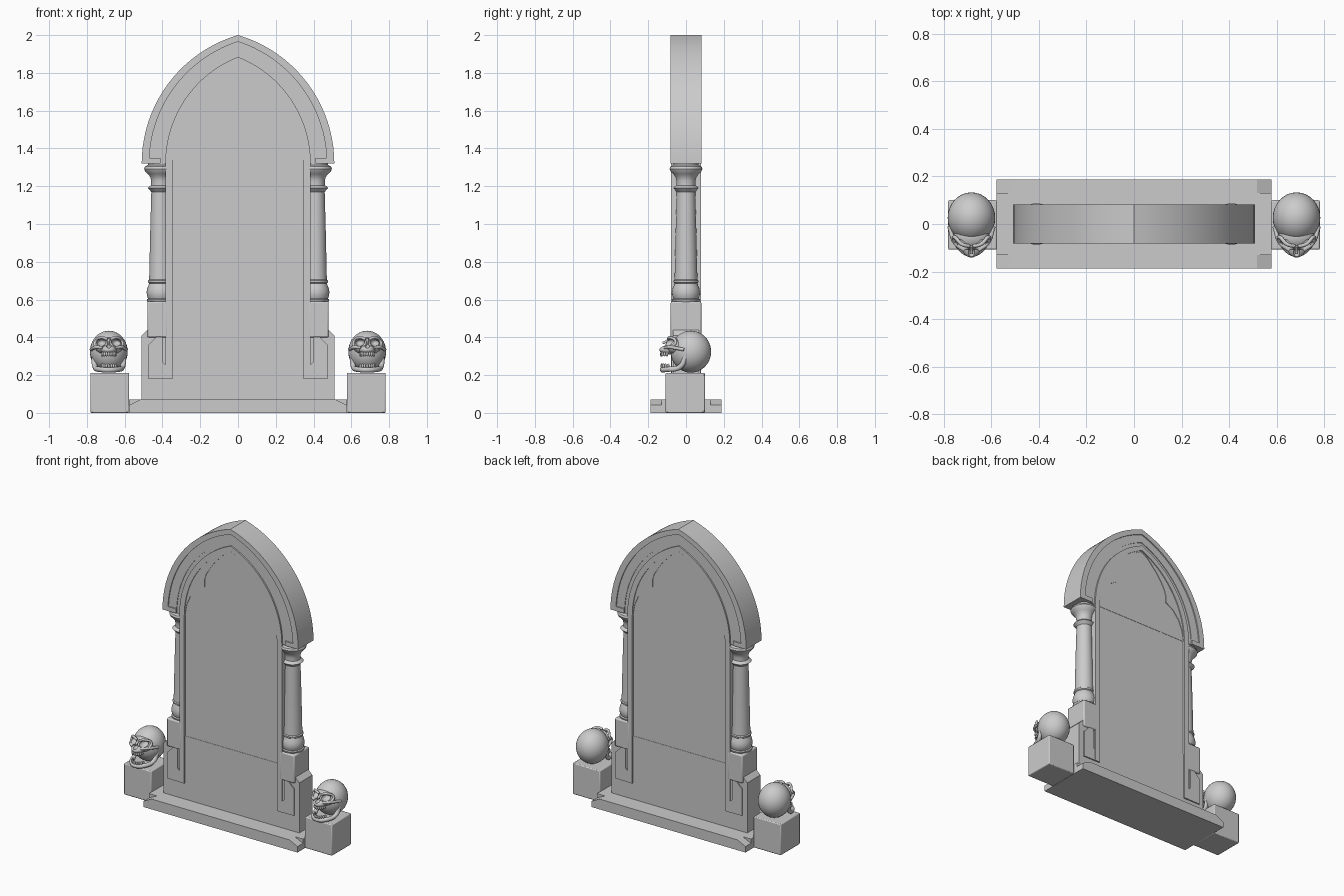
import bpy, bmesh, math
from mathutils import Matrix

if "Cube" in bpy.data.objects:
    bpy.data.objects.remove(bpy.data.objects["Cube"])

SPRING = 1.32


def finish(bm, name, bevel=0):
    bmesh.ops.recalc_face_normals(bm, faces=bm.faces)
    me = bpy.data.meshes.new(name)
    bm.to_mesh(me)
    bm.free()
    ob = bpy.data.objects.new(name, me)
    bpy.context.collection.objects.link(ob)
    if bevel:
        m = ob.modifiers.new("bevel", 'BEVEL')
        m.width, m.segments = bevel, 2
    return ob


def prism(name, pts, h, bevel=0):
    """Extrude an (x, z) outline from y=-h to y=h."""
    bm = bmesh.new()
    f = bm.faces.new([bm.verts.new((x, -h, z)) for x, z in pts])
    r = bmesh.ops.extrude_face_region(bm, geom=[f])
    vs = [g for g in r['geom'] if isinstance(g, bmesh.types.BMVert)]
    bmesh.ops.translate(bm, verts=vs, vec=(0, 2 * h, 0))
    return finish(bm, name, bevel)


def box(name, x0, x1, y0, y1, z0, z1, bevel=0):
    bm = bmesh.new()
    m = Matrix.Translation(((x0 + x1) / 2, (y0 + y1) / 2, (z0 + z1) / 2))
    bmesh.ops.create_cube(bm, size=1, matrix=m @ Matrix.Diagonal((x1 - x0, y1 - y0, z1 - z0, 1)))
    return finish(bm, name, bevel)


def lathe(name, x, profile, n=32):
    bm = bmesh.new()
    rings = [[bm.verts.new((x + r * math.cos(2 * math.pi * i / n), r * math.sin(2 * math.pi * i / n), z))
              for i in range(n)] for r, z in profile]
    for a, b in zip(rings, rings[1:]):
        for i in range(n):
            bm.faces.new((a[i], a[(i + 1) % n], b[(i + 1) % n], b[i]))
    bm.faces.new(rings[0])
    bm.faces.new(rings[-1])
    return finish(bm, name)


def ellipsoid(name, c, r):
    bm = bmesh.new()
    bmesh.ops.create_uvsphere(bm, u_segments=32, v_segments=20, radius=1,
                              matrix=Matrix.Translation(c) @ Matrix.Diagonal((*r, 1)))
    return finish(bm, name)


def tube(name, pts, radius):
    cu = bpy.data.curves.new(name, 'CURVE')
    cu.dimensions, cu.bevel_depth, cu.bevel_resolution = '3D', radius, 3
    cu.use_fill_caps = True
    sp = cu.splines.new('BEZIER')
    sp.bezier_points.add(len(pts) - 1)
    for b, p in zip(sp.bezier_points, pts):
        b.co = p
        b.handle_left_type = b.handle_right_type = 'AUTO'
    bpy.context.collection.objects.link(bpy.data.objects.new(name, cu))


def cut(ob, cutters):
    for c in cutters:
        m = ob.modifiers.new("cut", 'BOOLEAN')
        m.operation, m.object, m.solver = 'DIFFERENCE', c, 'EXACT'
        c.hide_render = True
        c.hide_set(True)


def arch(w, top, n=20):
    """Pointed arch from left springing over the apex to the right."""
    h = top - SPRING
    c = (h * h - w * w) / (2 * w)
    R, end = w + c, math.atan2(h, c)
    right = [(R * math.cos(end * i / n) - c, SPRING + R * math.sin(end * i / n)) for i in range(n + 1)]
    return [(-x, z) for x, z in right[:-1]] + right[::-1]


# slab and arch field
prism("slab", [(-.385, .06)] + arch(.385, 1.885) + [(.385, .06)], .068)
prism("arch_field", arch(.50, 1.99), .070)

# arch mouldings, front and back at once
prism("arch_outer_rim", arch(.51, 2.0) + arch(.47, 1.965)[::-1], .082)
prism("arch_cove", arch(.475, 1.97) + arch(.41, 1.91)[::-1], .074)
prism("panel_frame", [(-.385, .18)] + arch(.385, 1.885) + [(.385, .18), (.348, .18)]
      + arch(.348, 1.85)[::-1] + [(-.348, .18)], .080)

# pointed foil tracery inside the arch
foil = [(.347, 1.33), (.333, 1.40), (.306, 1.46), (.26, 1.515), (.2, 1.55), (.2, 1.60),
        (.188, 1.64), (.164, 1.68), (.13, 1.73), (.095, 1.767), (.05, 1.815), (0, 1.845)]
prism("tracery", arch(.352, 1.855) + foil + [(-x, z) for x, z in foil[-2::-1]], .074)

# lower body
half = [(.51, .06), (.51, .41), (.48, .44), (.48, .50)]
prism("lower_body", half + [(-x, z) for x, z in half[::-1]], .070)

# column profile, base to capital
column = [(.06, .575), (.071, .59), (.073, .60), (.066, .605), (.072, .62), (.074, .64), (.070, .66),
          (.062, .68), (.060, .685), (.066, .69), (.067, .70), (.061, .705), (.060, .72), (.055, .95),
          (.049, 1.17), (.058, 1.18), (.068, 1.19), (.058, 1.20), (.050, 1.205), (.050, 1.23),
          (.055, 1.25), (.068, 1.265), (.082, 1.28), (.087, 1.292), (.082, 1.305), (.066, 1.312), (.066, 1.33)]

for s, side in ((-1, "left"), (1, "right")):
    lathe(side + "_column", s * .41, column)
    xs = sorted((s * .37, s * .48))
    box(side + "_pedestal", *xs, -.081, .081, .40, .59, .008)
    prism(side + "_pedestal_panel", [(s * x, z) for x, z in
          [(.475, .18), (.475, .36), (.40, .435), (.40, .27), (.38, .25), (.38, .18)]], .078)
    xs = sorted((s * .41, s * .47))
    box(side + "_arch_foot", *xs, -.082, .082, SPRING, 1.35)
    # skull block
    xs = sorted((s * .576, s * .782))
    box(side + "_block", *xs, -.108, .1, 0, .212, .006)

# ground plate with sloped corner notches
plate = box("base_plate", -.578, .578, -.187, .187, 0, .07)
for s in (-1, 1):
    for t in (-1, 1):
        c = prism("notch_cutter", [(s * .515, .071), (s * .6, .03), (s * .6, .1)], .04)
        c.location.y = t * .17
        cut(plate, [c])

# skulls
for s, side in ((-1, "left"), (1, "right")):
    X = s * .684
    n = side + "_skull_"
    cutters = [ellipsoid(n + "socket_cutter", (X + k * .04, -.095, .374), (.026, .04, .021)) for k in (-1, 1)]
    cutters.append(ellipsoid(n + "nose_cutter", (X, -.125, .356), (.013, .026, .015)))
    cranium = ellipsoid(n + "cranium", (X, .026, .324), (.1, .107, .111))
    face = ellipsoid(n + "face", (X, -.052, .352), (.074, .058, .047))
    upper = ellipsoid(n + "upper_jaw", (X, -.088, .334), (.042, .053, .026))
    for ob in (cranium, face, upper):
        cut(ob, cutters)
    # nose bridge, cheekbones and open lower jaw
    tube(n + "nose_bridge", [(X, -.092, .388), (X, -.112, .374), (X, -.124, .37)], .007)
    for k in (-1, 1):
        tube(n + "cheekbone", [(X + k * .03, -.11, .345), (X + k * .068, -.08, .347), (X + k * .093, -.01, .335)], .009)
        tube(n + "brow", [(X + k * .008, -.094, .39), (X + k * .04, -.085, .399), (X + k * .072, -.055, .375),
                          (X + k * .07, -.075, .35)], .008)
    jaw = [(.08, .0, .305), (.073, -.03, .245), (.045, -.1, .230)]
    tube(n + "lower_jaw", [(X - a, b, c) for a, b, c in jaw] + [(X, -.124, .228)]
         + [(X + a, b, c) for a, b, c in jaw[::-1]], .014)
    # teeth rows
    for z, y, r in ((.311, -.092, .036), (.249, -.085, .04)):
        for i in range(-4, 5):
            a = i * .34
            t = ellipsoid(n + "tooth", (0, 0, 0), (.0065, .006, .012))
            t.location = (X + r * math.sin(a), y - r * 1.1 * math.cos(a), z)
            t.rotation_euler.z = a

# smooth shading with sharp edges kept
bpy.ops.object.select_all(action='DESELECT')
for ob in bpy.data.objects:
    if ob.type == 'MESH' and not ob.hide_render:
        ob.select_set(True)
        bpy.context.view_layer.objects.active = ob
bpy.ops.object.shade_smooth_by_angle(angle=math.radians(30))
